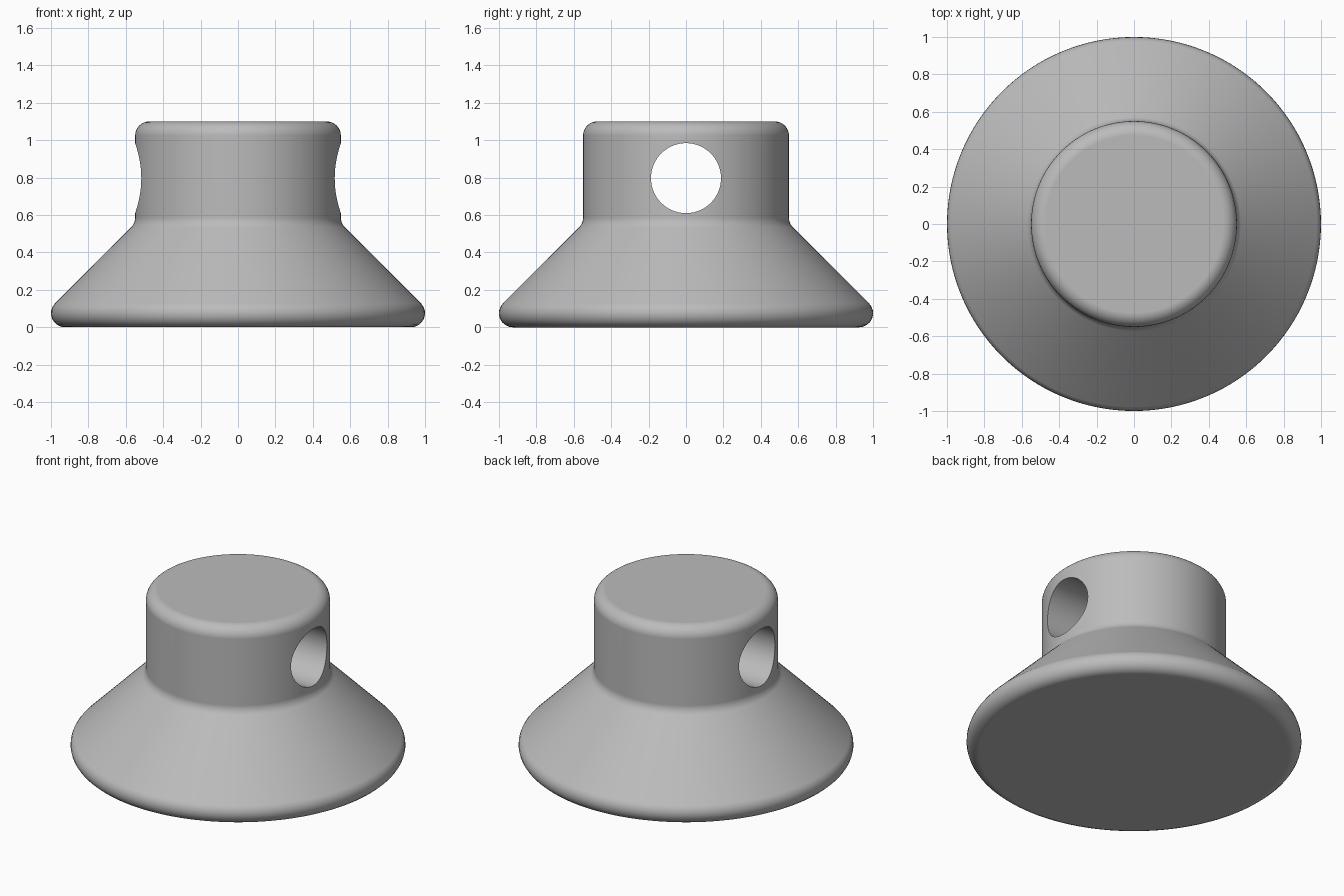
import bpy
from math import sin, cos, radians, pi

cube = bpy.data.objects.get("Cube")
if cube:
    bpy.data.objects.remove(cube, do_unlink=True)

SEGMENTS = 128
FILLET = 0.075


def arc(cr, cz, start, end, steps=8):
    """Points of a fillet around (cr, cz), angles in degrees."""
    angles = [radians(start + (end - start) * i / steps) for i in range(steps + 1)]
    return [(cr + FILLET * cos(a), cz + FILLET * sin(a)) for a in angles]


# Grey material
grey = bpy.data.materials.new("plain grey")
grey.use_nodes = True
colour = (0.5, 0.5, 0.5, 1)
grey.diffuse_color = colour
grey.node_tree.nodes["Principled BSDF"].inputs["Base Color"].default_value = colour

# Profile: rounded foot, sloping skirt, concave neck, rounded top
profile = arc(1 - FILLET, FILLET, -90, 45)
profile += arc(0.55 + FILLET, 0.587, 225, 180)
profile += arc(0.55 - FILLET, 1.10 - FILLET, 0, 90)

# Lathe the profile into a closed body
verts = [(r * cos(2 * pi * s / SEGMENTS), r * sin(2 * pi * s / SEGMENTS), z)
         for r, z in profile for s in range(SEGMENTS)]
faces = []
for ring in range(len(profile) - 1):
    low, high = ring * SEGMENTS, (ring + 1) * SEGMENTS
    for s in range(SEGMENTS):
        n = (s + 1) % SEGMENTS
        faces.append((low + s, low + n, high + n, high + s))
faces.append(tuple(reversed(range(SEGMENTS))))
faces.append(tuple(range(len(verts) - SEGMENTS, len(verts))))
mesh = bpy.data.meshes.new("flared_knob")
mesh.from_pydata(verts, [], faces)
mesh.materials.append(grey)
body = bpy.data.objects.new("flared_knob", mesh)
bpy.context.collection.objects.link(body)

# Cross hole through the neck from side to side
bpy.ops.mesh.primitive_cylinder_add(vertices=96, radius=0.187, depth=2,
                                    location=(0, 0, 0.797), rotation=(0, pi / 2, 0))
cutter = bpy.context.object
cutter.name = "hole_cutter"
cutter.hide_render = True
cutter.data.materials.append(grey)

bpy.ops.object.select_all(action="DESELECT")
body.select_set(True)
bpy.context.view_layer.objects.active = body
hole = body.modifiers.new("cross_hole", "BOOLEAN")
hole.operation = "DIFFERENCE"
hole.solver = "EXACT"
hole.object = cutter
bpy.ops.object.modifier_apply(modifier=hole.name)
bpy.data.objects.remove(cutter, do_unlink=True)

# Smooth curves with crisp hole rims and flat caps
bpy.ops.object.shade_smooth_by_angle(angle=radians(35))
weighted = body.modifiers.new("weighted_normals", "WEIGHTED_NORMAL")
weighted.keep_sharp = True
